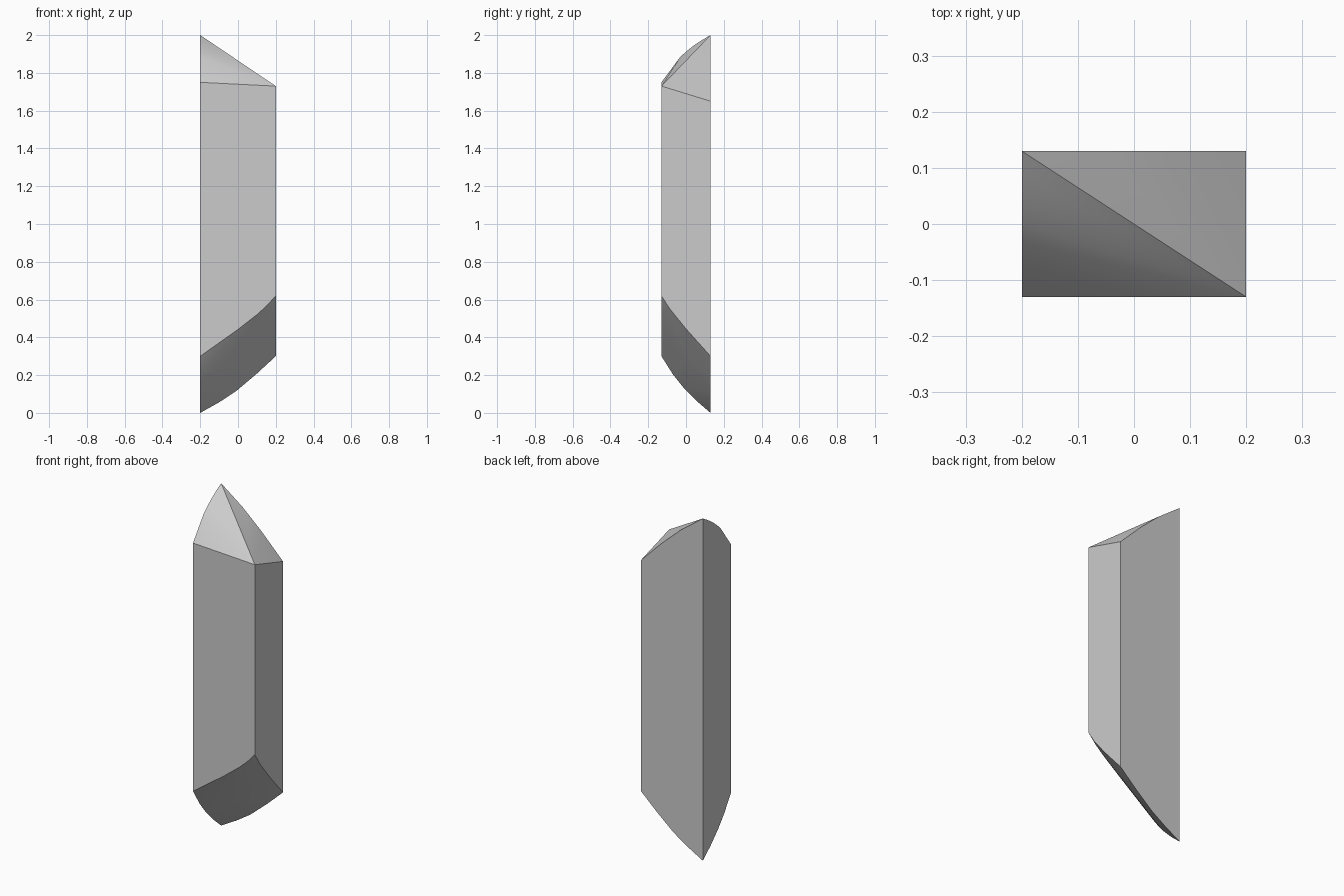
import bpy
import bmesh
from math import radians

# Remove the default cube
cube = bpy.data.objects.get("Cube")
if cube:
    bpy.data.objects.remove(cube, do_unlink=True)

W, D = 0.2, 0.13  # half width and half depth of the shard

# Plain grey stone
grey = bpy.data.materials.new("grey_stone")
grey.use_nodes = True
colour = (0.6, 0.6, 0.6, 1)
grey.diffuse_color = colour
grey.node_tree.nodes["Principled BSDF"].inputs["Base Color"].default_value = colour


def side_profile(x, pairs):
    """Rim points on a side wall, given as (y, z)."""
    return [(x, y, z) for y, z in pairs]


def wall_profile(y, pairs):
    """Rim points on the front or back wall, given as (x, z)."""
    return [(x, y, z) for x, z in pairs]


# Upper rim: peak at the back, low corner at the front
top = side_profile(-W, [(-D, 1.75), (-0.03, 1.885), (0, 1.912),
                        (0.04, 1.944), (0.085, 1.974), (D, 2)])
top += side_profile(W, [(-D, 1.73), (D, 1.65)])
top += wall_profile(D, [(0.06, 1.79), (-0.06, 1.897)])

# Lower rim: rounded underside dipping to the back corner
bottom = side_profile(-W, [(-D, 0.3), (-0.07, 0.205), (-0.01, 0.13),
                           (0.06, 0.06), (D, 0)])
bottom += side_profile(W, [(-D, 0.62), (-0.085, 0.55), (0, 0.445), (D, 0.3)])
bottom += wall_profile(-D, [(0, 0.442), (0.1, 0.52), (0.15, 0.565)])
bottom += wall_profile(D, [(-0.1, 0.056), (-0.01, 0.115), (0.1, 0.208)])
bottom += [(0, 0, 0.265)]  # belly of the underside

# Stone shard as the convex skin around both rims
bm = bmesh.new()
for co in top + bottom:
    bm.verts.new(co)
hull = bmesh.ops.convex_hull(bm, input=bm.verts[:])
loose = [v for v in bm.verts if not v.link_faces]
bmesh.ops.delete(bm, geom=loose, context="VERTS")
bmesh.ops.dissolve_limit(bm, angle_limit=radians(0.5),
                         verts=bm.verts[:], edges=bm.edges[:])
bmesh.ops.recalc_face_normals(bm, faces=bm.faces[:])
mesh = bpy.data.meshes.new("stone_shard")
bm.to_mesh(mesh)
bm.free()
mesh.materials.append(grey)

shard = bpy.data.objects.new("stone_shard", mesh)
bpy.context.collection.objects.link(shard)
bpy.ops.object.select_all(action="DESELECT")
shard.select_set(True)
bpy.context.view_layer.objects.active = shard
bpy.ops.object.shade_smooth_by_angle(angle=radians(25))
